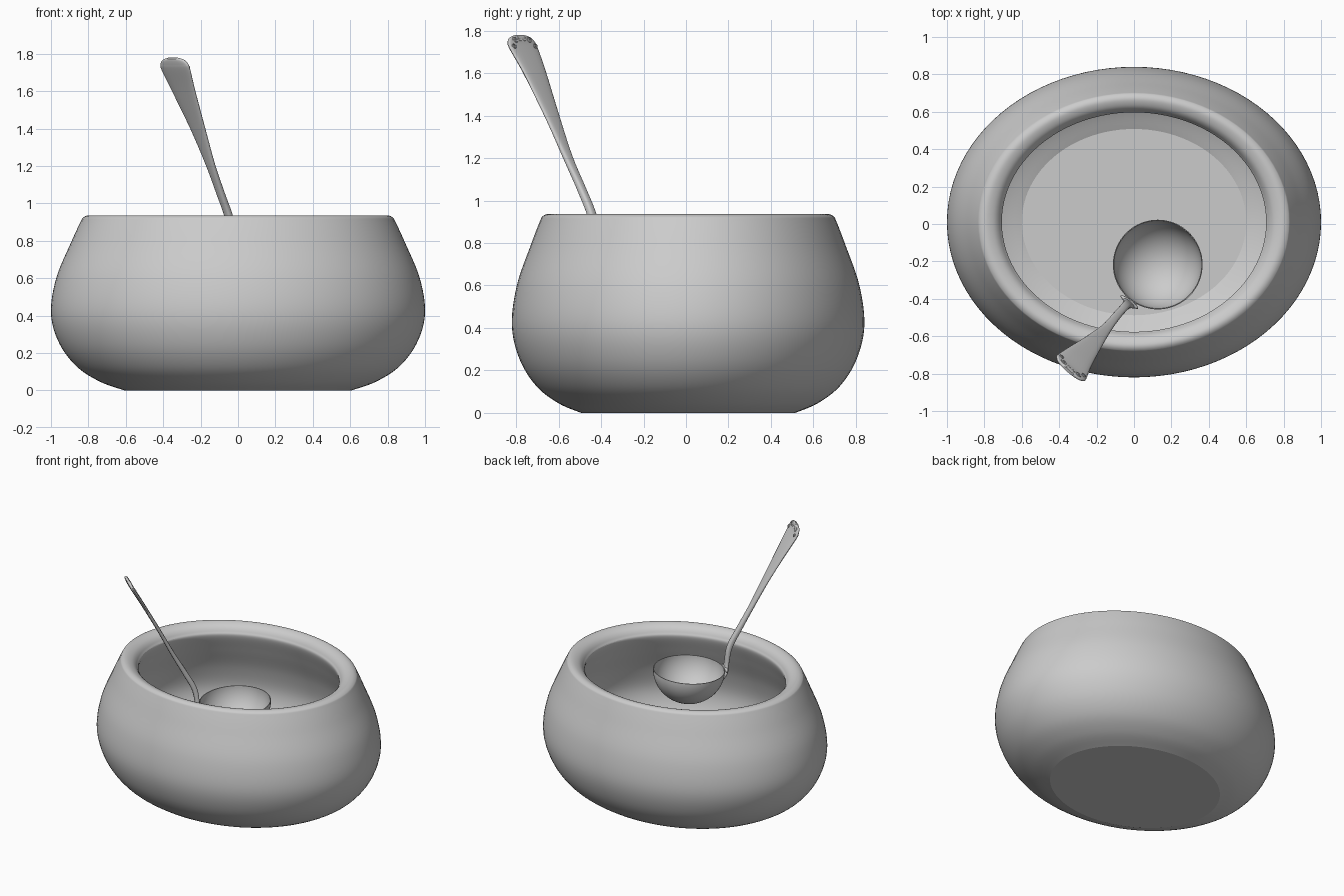
import bpy, bmesh, math
from mathutils import Vector, Matrix

if "Cube" in bpy.data.objects:
    bpy.data.objects.remove(bpy.data.objects["Cube"])


def smooth_path(pts, n):
    """Catmull-Rom samples through points of any dimension."""
    out = []
    for i in range(len(pts) - 1):
        a, b, c, d = (pts[min(max(i + k, 0), len(pts) - 1)] for k in (-1, 0, 1, 2))
        for s in range(n):
            t = s / n
            out.append([0.5 * (2 * q + (r - p) * t + (2 * p - 5 * q + 4 * r - w) * t * t
                               + (3 * q - p - 3 * r + w) * t ** 3)
                        for p, q, r, w in zip(a, b, c, d)])
    out.append(list(pts[-1]))
    return out


def finish(bm, name, angle=30):
    bmesh.ops.recalc_face_normals(bm, faces=bm.faces)
    me = bpy.data.meshes.new(name)
    bm.to_mesh(me)
    bm.free()
    ob = bpy.data.objects.new(name, me)
    bpy.context.collection.objects.link(ob)
    bpy.ops.object.select_all(action='DESELECT')
    ob.select_set(True)
    bpy.context.view_layer.objects.active = ob
    bpy.ops.object.shade_smooth_by_angle(angle=math.radians(angle))
    return ob


def skin(bm, rings):
    """Bridge successive closed rings and cap both ends."""
    loops = [[bm.verts.new(p) for p in r] for r in rings]
    for a, b in zip(loops, loops[1:]):
        for i in range(len(a)):
            j = (i + 1) % len(a)
            bm.faces.new((a[i], a[j], b[j], b[i]))
    bm.faces.new(loops[0])
    bm.faces.new(loops[-1])


def lathe(name, profile, segs, ratio=1.0, angle=30):
    bm = bmesh.new()
    angs = [2 * math.pi * i / segs for i in range(segs)]
    skin(bm, [[(r * math.cos(a), r * ratio * math.sin(a), z) for a in angs]
              for r, z in profile])
    return finish(bm, name, angle)


# Oval tureen: outer belly, rounded lip, inner wall and flat floor
profile = smooth_path([(0.607, 0), (0.735, 0.045), (0.86, 0.125), (0.955, 0.25), (1.0, 0.41),
                       (0.972, 0.60), (0.893, 0.79), (0.842, 0.90), (0.824, 0.927), (0.79, 0.936),
                       (0.745, 0.920), (0.717, 0.888), (0.71, 0.85), (0.765, 0.73), (0.84, 0.57),
                       (0.875, 0.41), (0.835, 0.27), (0.745, 0.175), (0.60, 0.11)], 6)
tureen = lathe("tureen", profile, 96, 0.83, 16)
tureen.location.y = 0.01

# Ladle cup: thin hemispherical shell
arc = [math.radians(a) for a in range(3, 91, 3)]
cup = [(0.24 * math.sin(a), -0.23 * math.cos(a)) for a in arc]
cup += [(0.235 * math.sin(a), -0.225 * math.cos(a)) for a in reversed(arc)]
ladle_cup = lathe("ladle_cup", cup, 64)
ladle_cup.location = (0.127, -0.217, 0.792)
ladle_cup.rotation_euler = Matrix.Rotation(math.radians(3), 3, Vector((0.8, -0.6, 0))).to_euler()

# Ladle handle: flattened section lofted along a curve (x, y, z, width, thickness)
spine = smooth_path([(-0.008, -0.398, 0.69, 0.05, 0.02), (-0.024, -0.418, 0.74, 0.09, 0.024),
                     (-0.031, -0.426, 0.80, 0.06, 0.028), (-0.047, -0.440, 0.92, 0.045, 0.036),
                     (-0.092, -0.49, 1.05, 0.045, 0.034), (-0.145, -0.555, 1.20, 0.056, 0.028),
                     (-0.215, -0.632, 1.40, 0.10, 0.024), (-0.29, -0.712, 1.60, 0.16, 0.024),
                     (-0.332, -0.764, 1.715, 0.20, 0.024), (-0.341, -0.776, 1.745, 0.192, 0.024),
                     (-0.347, -0.783, 1.766, 0.15, 0.022), (-0.35, -0.787, 1.776, 0.08, 0.016)], 6)
side = Vector((0.76, -0.65, 0)).normalized()


def frame(i):
    a, b = spine[max(i - 1, 0)], spine[min(i + 1, len(spine) - 1)]
    tan = (Vector(b[:3]) - Vector(a[:3])).normalized()
    return tan, tan.cross(side).normalized()


rings = []
for i, (x, y, z, w, t) in enumerate(spine):
    tan, nor = frame(i)
    ring = []
    for k in range(20):
        a = 2 * math.pi * k / 20
        c, s = math.cos(a), math.sin(a)
        c, s = (math.copysign(abs(v) ** 0.7, v) for v in (c, s))
        ring.append(Vector((x, y, z)) + side * (c * w / 2) + nor * (s * t / 2))
    rings.append(ring)
bm = bmesh.new()
skin(bm, rings)
finish(bm, "ladle_handle", 50)

# Scroll ornament on the inner face of the handle tip
tan, nor = frame(len(spine) - 19)
if nor.y < 0:
    nor = -nor
tip = Vector(spine[-13][:3]) + nor * 0.011
curve = bpy.data.curves.new("tip_scrolls", 'CURVE')
curve.dimensions = '3D'
curve.bevel_depth = 0.003
curve.bevel_resolution = 1
for mirror in (-1, 1):
    for u, v, r in ((0.018, 0.012, 0.016), (0.05, 0.005, 0.017), (0.076, -0.028, 0.013)):
        sp = curve.splines.new('POLY')
        sp.points.add(19)
        for j, p in enumerate(sp.points):
            a, q = j * 0.5, r * (1 - j / 24)
            pos = tip + side * mirror * (u + q * math.cos(a)) + tan * (v + q * math.sin(a))
            p.co = (*pos, 1)
scrolls = bpy.data.objects.new("tip_scrolls", curve)
bpy.context.collection.objects.link(scrolls)

# Small collar bead where the handle meets the cup
bpy.ops.mesh.primitive_uv_sphere_add(segments=20, ring_count=12, radius=1, location=(-0.025, -0.418, 0.765))
collar = bpy.context.object
collar.name = "handle_collar"
collar.scale = (0.058, 0.014, 0.02)
collar.rotation_euler.z = math.atan2(-0.6, 0.8)
bpy.ops.object.shade_smooth()
